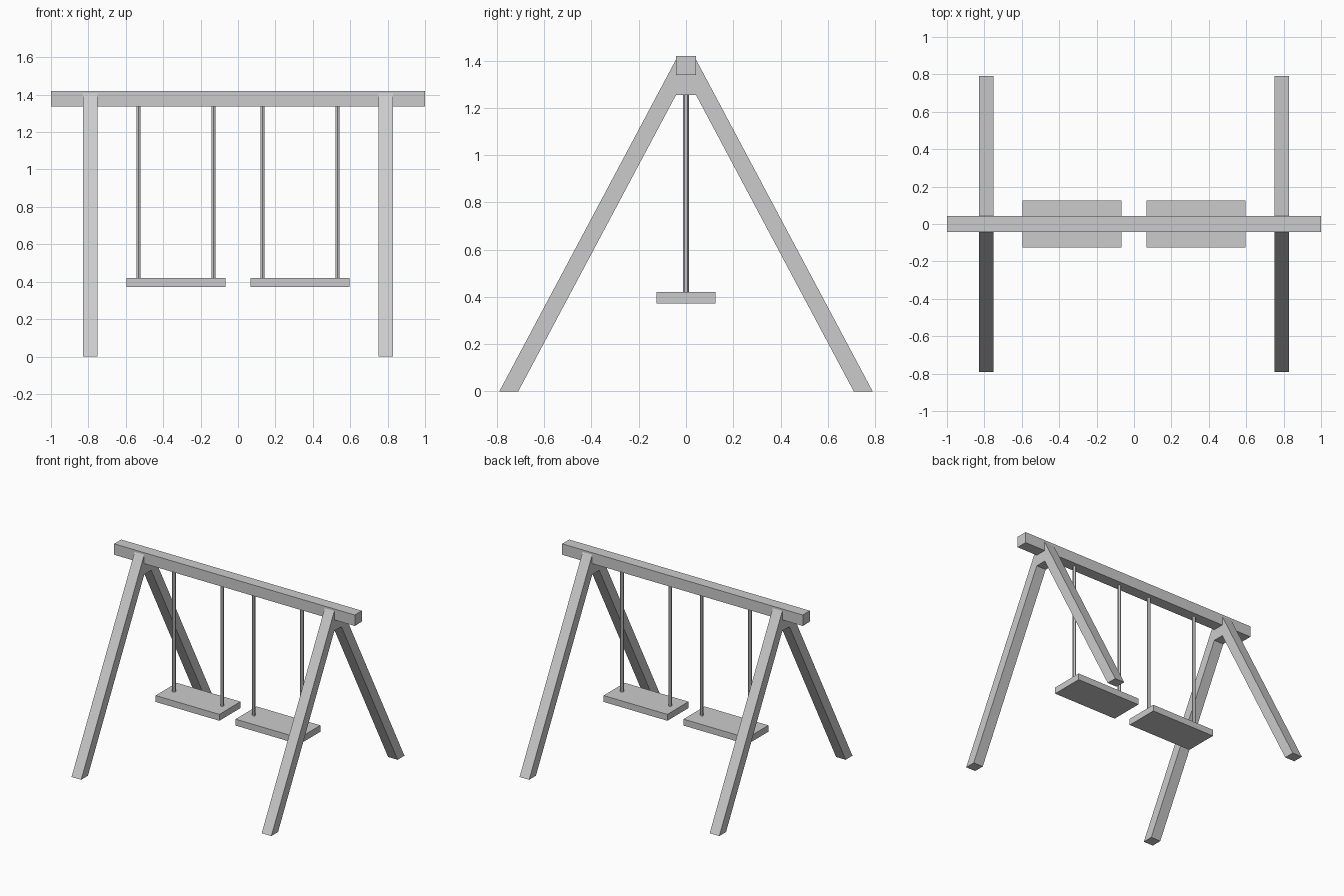
import bpy
import bmesh

cube = bpy.data.objects.get("Cube")
if cube:
    bpy.data.objects.remove(cube, do_unlink=True)

grey = bpy.data.materials.new("plain grey")
grey.use_nodes = True
colour = (0.6, 0.6, 0.6, 1)
grey.diffuse_color = colour
grey.node_tree.nodes["Principled BSDF"].inputs["Base Color"].default_value = colour


def finish(name, bm):
    bmesh.ops.recalc_face_normals(bm, faces=bm.faces)
    mesh = bpy.data.meshes.new(name)
    bm.to_mesh(mesh)
    bm.free()
    mesh.materials.append(grey)
    obj = bpy.data.objects.new(name, mesh)
    bpy.context.collection.objects.link(obj)
    return obj


def box(name, size, centre):
    bm = bmesh.new()
    bmesh.ops.create_cube(bm, size=1)
    bmesh.ops.scale(bm, vec=size, verts=bm.verts)
    bmesh.ops.translate(bm, vec=centre, verts=bm.verts)
    return finish(name, bm)


def rope(name, x, bottom, top):
    bm = bmesh.new()
    bmesh.ops.create_cone(bm, cap_ends=True, segments=6, radius1=0.0125,
                          radius2=0.0125, depth=top - bottom)
    # Turn so that two corners point along y
    for v in bm.verts:
        v.co.x, v.co.y = v.co.y, v.co.x
    if max(v.co.y for v in bm.verts) < 0.0124:
        for v in bm.verts:
            v.co.x, v.co.y = v.co.y, v.co.x
    bmesh.ops.translate(bm, vec=(x, 0, (top + bottom) / 2), verts=bm.verts)
    return finish(name, bm)


def leg_frame(name, x, width):
    # Half outline from the foot up to the beam, mirrored in y
    half = [(0.71, 0), (0.79, 0), (0.042, 1.405), (0.042, 1.42)]
    outline = [(0.042, 1.255)] + half
    outline += [(-y, z) for y, z in reversed(outline)]
    bm = bmesh.new()
    face = bm.faces.new([bm.verts.new((x - width / 2, y, z)) for y, z in outline])
    ext = bmesh.ops.extrude_face_region(bm, geom=[face])
    moved = [g for g in ext["geom"] if isinstance(g, bmesh.types.BMVert)]
    bmesh.ops.translate(bm, vec=(width, 0, 0), verts=moved)
    return finish(name, bm)


# Top beam
box("top_beam", (2, 0.084, 0.082), (0, 0, 1.379))

for side, s in (("left", 1), ("right", -1)):
    # A-shaped leg pair
    leg_frame(side + "_leg_frame", s * 0.79, 0.08)
    # Seat and its two ropes
    seat_x = s * 0.332
    box(side + "_seat", (0.53, 0.25, 0.048), (seat_x, 0, 0.396))
    for place, d in (("outer", 1), ("inner", -1)):
        rope(f"{side}_{place}_rope", seat_x + s * d * 0.2, 0.41, 1.345)
